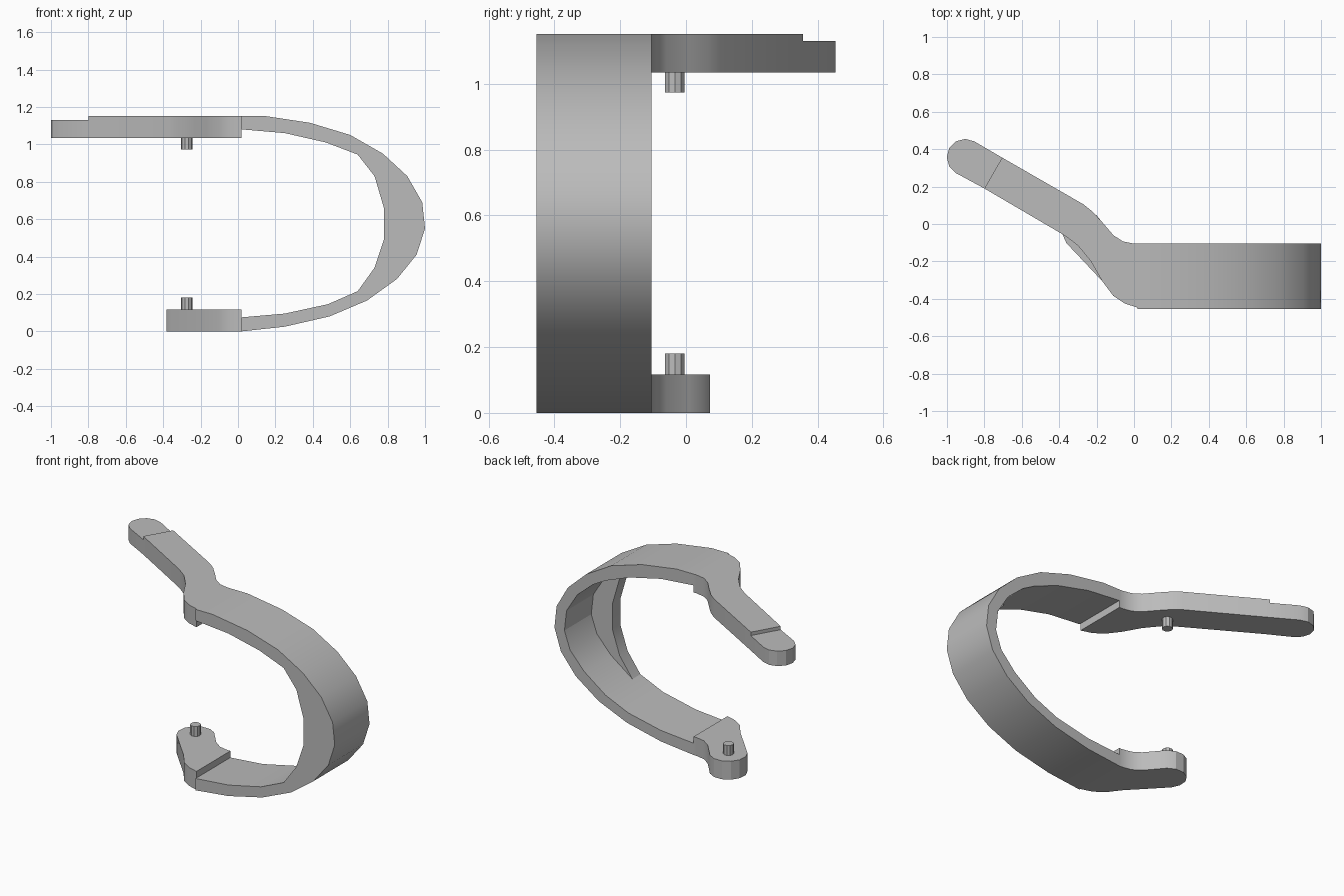
import bpy
import bmesh
from math import cos, sin, radians
from mathutils import Vector

cube = bpy.data.objects.get("Cube")
if cube:
    bpy.data.objects.remove(cube, do_unlink=True)

# One plain grey for the whole clip
grey = bpy.data.materials.new("plain grey")
grey.use_nodes = True
colour = (0.5, 0.5, 0.5, 1)
grey.diffuse_color = colour
grey.node_tree.nodes["Principled BSDF"].inputs["Base Color"].default_value = colour


def prism(name, outline, start, end, along="z"):
    """Extrude a closed outline along z (outline in x, y) or along y (outline in x, z)."""
    bm = bmesh.new()
    if along == "z":
        verts = [bm.verts.new((u, v, start)) for u, v in outline]
        offset = Vector((0, 0, end - start))
    else:
        verts = [bm.verts.new((u, start, v)) for u, v in outline]
        offset = Vector((0, end - start, 0))
    base = bm.faces.new(verts)
    extruded = bmesh.ops.extrude_face_region(bm, geom=[base], use_keep_orig=True)
    moved = [item for item in extruded["geom"] if isinstance(item, bmesh.types.BMVert)]
    bmesh.ops.translate(bm, verts=moved, vec=offset)
    bmesh.ops.recalc_face_normals(bm, faces=bm.faces)
    mesh = bpy.data.meshes.new(name)
    bm.to_mesh(mesh)
    bm.free()
    mesh.materials.append(grey)
    obj = bpy.data.objects.new(name, mesh)
    bpy.context.collection.objects.link(obj)
    bpy.ops.object.select_all(action="DESELECT")
    obj.select_set(True)
    bpy.context.view_layer.objects.active = obj
    bpy.ops.object.shade_smooth_by_angle(angle=radians(25))
    return obj


def arc(centre, radius, first, last, steps):
    """Points on a circular arc between two angles in degrees."""
    angles = [radians(first + (last - first) * i / steps) for i in range(steps + 1)]
    return [(centre[0] + radius * cos(a), centre[1] + radius * sin(a)) for a in angles]


# Shared dimensions
front, back, rib_back = -0.455, -0.105, -0.375
joint = 0.02
height = 1.152
thick = 0.117
pin_centre = (-0.275, -0.034)

# Curved spring band
outer = [(joint, 0), (0.25, 0.025), (0.49, 0.08), (0.69, 0.165), (0.85, 0.28),
         (0.955, 0.41), (1, 0.55), (0.985, 0.69), (0.905, 0.83), (0.775, 0.95),
         (0.6, 1.05), (0.385, 1.115), (0.14, height), (joint, height)]
lower_inner = [(joint, 0.075), (0.25, 0.095), (0.48, 0.145), (0.64, 0.215)]
upper_inner = [(0.64, 0.945), (0.47, 1.01), (0.25, 1.06), (joint, 1.08)]
bend = [(0.79, 0.325), (0.89, 0.435), (0.93, 0.55), (0.915, 0.68), (0.84, 0.8), (0.73, 0.895)]
prism("spring_band", outer + (lower_inner + bend + upper_inner)[::-1], front, back, "y")

# Stiffening rib inside the bend, along the front edge
rib_inner = [(0.73, 0.34), (0.78, 0.49), (0.78, 0.66), (0.73, 0.83)]
rib = [lower_inner[-1]] + bend + [upper_inner[0]] + rib_inner[::-1]
prism("bend_rib", rib, front, rib_back, "y")

# Edges shared by the upper lever and the lower pad
neck_front = [(joint, -0.447), (-0.05, -0.425), (-0.11, -0.385), (-0.17, -0.305)]
neck_back = [(-0.17, 0.01), (-0.11, -0.06), (-0.06, -0.093), (0, back), (joint, back)]

# Upper lever with a lowered rounded tip
step_front, step_back = (-0.8, 0.19), (-0.705, 0.355)
lever = neck_front + [(-0.23, -0.2), (-0.3, -0.115), (-0.37, -0.062), step_front,
                      step_back, (-0.27, 0.105), (-0.22, 0.065)] + neck_back
prism("upper_lever", lever, height - thick, height)
tip = [step_front] + arc((-0.903, 0.357), 0.098, 240, 60, 6) + [step_back]
prism("lever_tip", tip, height - thick, 1.13)

# Lower pad, rounded around its pin
pad = neck_front + arc(pin_centre, 0.11, 218, 48, 6) + neck_back
prism("lower_pad", pad, 0, thick)

# Facing pins
pin = arc(pin_centre, 0.031, 0, 324, 9)
prism("lower_pin", pin, thick, 0.18)
prism("upper_pin", pin, 0.973, height - thick)
